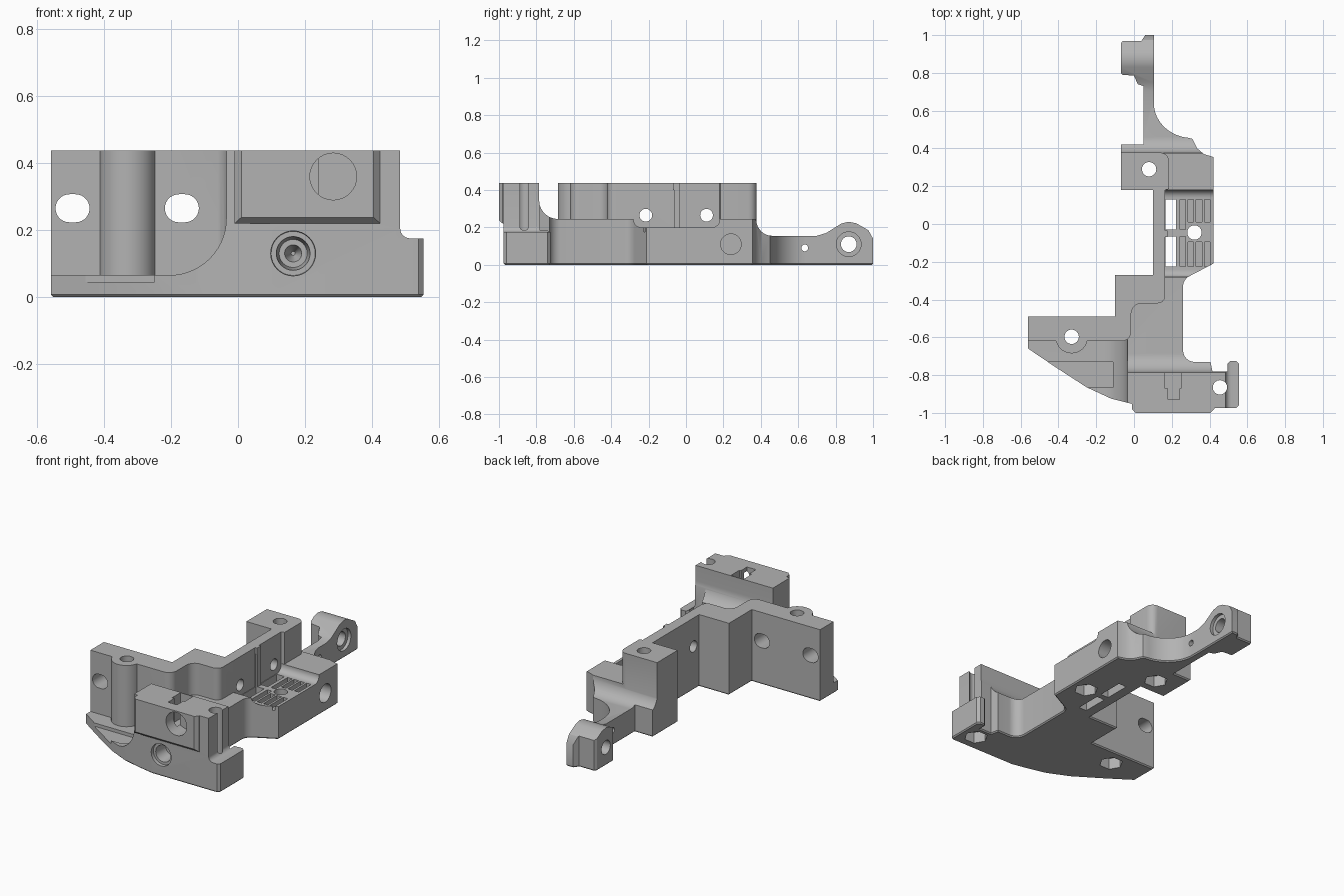
import bpy, bmesh, math
from math import sin, cos, pi, radians

cube = bpy.data.objects.get("Cube")
if cube:
    bpy.data.objects.remove(cube, do_unlink=True)

grey = bpy.data.materials.new("plain grey")
grey.use_nodes = True
grey.diffuse_color = (0.45, 0.45, 0.45, 1)
grey.node_tree.nodes["Principled BSDF"].inputs["Base Color"].default_value = (0.45, 0.45, 0.45, 1)


def place(axis, a, b, c):
    return {"x": (c, a, b), "y": (a, c, b), "z": (a, b, c)}[axis]


def arc(cx, cy, rx, ry, start, end, n=14):
    angles = [radians(start + (end - start) * i / n) for i in range(n + 1)]
    return [(cx + rx * cos(t), cy + ry * sin(t)) for t in angles]


def loft(name, rings, axis):
    """Solid through matching outlines, each given as (depth, points)."""
    bm = bmesh.new()
    loops = [[bm.verts.new(place(axis, a, b, d)) for a, b in pts] for d, pts in rings]
    bm.faces.new(loops[0])
    bm.faces.new(loops[-1])
    n = len(loops[0])
    for low, high in zip(loops, loops[1:]):
        for i in range(n):
            j = (i + 1) % n
            bm.faces.new((low[i], low[j], high[j], high[i]))
    bmesh.ops.recalc_face_normals(bm, faces=bm.faces)
    mesh = bpy.data.meshes.new(name)
    bm.to_mesh(mesh)
    bm.free()
    mesh.materials.append(grey)
    obj = bpy.data.objects.new(name, mesh)
    bpy.context.collection.objects.link(obj)
    return obj


def prism(name, pts, axis, lo, hi):
    return loft(name, [(lo, pts), (hi, pts)], axis)


def box(name, x0, x1, y0, y1, z0, z1):
    return prism(name, [(x0, y0), (x1, y0), (x1, y1), (x0, y1)], "z", z0, z1)


def rod(name, axis, a, b, r, lo, hi, sides=32, r2=None):
    ring = lambda q: arc(a, b, q, q, 0, 360 - 360 / sides, sides - 1)
    return loft(name, [(lo, ring(r)), (hi, ring(r2 or r))], axis)


def combine(target, tool, operation="DIFFERENCE"):
    mod = target.modifiers.new("combine", "BOOLEAN")
    mod.operation, mod.object, mod.solver = operation, tool, "EXACT"
    bpy.context.view_layer.objects.active = target
    bpy.ops.object.modifier_apply(modifier=mod.name)
    bpy.data.objects.remove(tool, do_unlink=True)


# Base footprint, from the rear left corner round the curved front to the arm
footprint = [(-.56, -.49), (-.56, -.66), (-.42, -.755), (-.25, -.865), (-.12, -.925),
             (0, -.955), (.1, -.975), (.54, -.975), (.555, -.96), (.555, -.74),
             (.54, -.725), (.51, -.725), (.495, -.74), (.495, -.78), (.415, -.78),
             (.405, -.73)]
footprint += arc(.32, -.67, .06, .06, 270, 180, 8)
footprint += arc(.32, -.33, .06, .06, 180, 115, 8)
footprint += [(.42, -.21), (.42, .355), (.37, .37), (.335, .4), (.31, .45)]
footprint += arc(.31, .64, .205, .185, 265, 180)
footprint += [(.105, 1), (.06, 1), (.04, .97), (-.06, .97), (-.07, .955), (-.07, .8),
              (-.06, .79), (0, .785), (.02, .74), (.05, .73), (.05, .42), (-.07, .42),
              (-.07, .18), (.1, .18), (.1, -.27), (-.1, -.27), (-.1, -.49)]
bracket = prism("bracket_body", footprint, "z", 0, .438)

# Soft break along the bottom rim
bm = bmesh.new()
bm.from_mesh(bracket.data)
rim = [e for e in bm.edges if all(v.co.z < .001 for v in e.verts)]
bmesh.ops.bevel(bm, geom=rim, offset=.007, segments=1, affect="EDGES")
bm.to_mesh(bracket.data)
bm.free()

# Side profile: front block, mid floor, thin arm and humped arm end
side = [(-.785, .6)] + arc(-.685, .345, .1, .1, 180, 270)
side += arc(.46, .245, .085, .09, 180, 270)
side += [(.7, .155), (.75, .17), (.83, .22), (.87, .23), (.91, .222), (.975, .185), (1.0, .14),
         (1.1, .14), (1.1, .6)]
combine(bracket, prism("side_cut", side, "x", -1, 1))

# Low left floor with a large cove, and the low tab on the other end
cove = [(-.8, .6), (-.8, .065)] + arc(-.205, .235, .17, .17, 270, 360) + [(-.035, .6)]
combine(bracket, prism("cove_cut", cove, "y", -1.2, -.45))
tab = [(.485, .6)] + arc(.515, .205, .03, .03, 180, 270, 6) + [(.7, .175), (.7, .6)]
combine(bracket, prism("tab_cut", tab, "y", -1.2, -.6))
combine(bracket, prism("floor_recess", [(-.47, -.73), (-.11, -.73), (-.11, -.865), (-.47, -.865)],
                       "z", .045, .2))

# Shelf set a little lower than the floor
shelf = arc(-.24, .24, .04, .04, 180, 270, 6) + arc(.14, .24, .04, .04, 270, 360, 6)
shelf += [(.18, .6), (-.28, .6)]
combine(bracket, prism("shelf_cut", shelf, "x", .12, .6))

# Tall stepped wall with the rear block
wall = [(-.56, -.49), (-.56, -.62), (-.06, -.62)]
wall += arc(-.065, -.57, .05, .05, 285, 360, 6)
wall += arc(.04, -.475, .055, .055, 180, 90, 6)
wall += arc(.125, -.38, .04, .04, 270, 360, 6)
wall += [(.165, .18), (.185, .185)] + arc(.14, .333, .045, .045, 0, 90, 6)
wall += [(-.07, .378), (-.07, .18), (.1, .18), (.1, -.27), (-.1, -.27), (-.1, -.49)]
combine(bracket, prism("wall", wall, "z", .02, .438), "UNION")
combine(bracket, rod("screw_boss", "z", -.33, -.6, .085, .03, .438), "UNION")
combine(bracket, box("wall_rib", .15, .178, -.07, -.035, .1, .438), "UNION")

# Raised pad on the front block
outer = [(-.01, .22), (.425, .22), (.425, .438), (-.01, .438)]
inner = [(.01, .238), (.405, .238), (.405, .438), (.01, .438)]
combine(bracket, loft("front_pad", [(-.9, outer), (-.98, outer), (-1.0, inner)], "y"), "UNION")

# Vertical screw holes with hexagonal nut pockets underneath
for x, y in [(-.33, -.597), (.08, .29), (.455, -.865), (.32, -.045)]:
    combine(bracket, rod("screw_hole", "z", x, y, .038, -.1, .6))
    combine(bracket, rod("nut_pocket", "z", x, y, .068, -.1, .07, 6))

# Obround windows through the wall
for x in (-.495, -.168):
    slot = arc(x + .009, .265, .042, .042, -90, 90) + arc(x - .009, .265, .042, .042, 90, 270)
    combine(bracket, prism("wall_slot", slot, "y", -.8, -.4))

# Cross holes through the wall, shelf end and arm
for y, z, r, lo, hi in [(-.215, .265, .034, 0, .3), (.11, .265, .034, 0, .3),
                        (.24, .11, .055, .27, .6), (.635, .09, .018, 0, .2),
                        (.87, .11, .042, -.2, .2), (.87, .11, .066, .085, .2)]:
    combine(bracket, rod("cross_hole", "x", y, z, r, lo, hi))

# Stepped and tapered front holes, and the top pocket behind them
combine(bracket, rod("counterbore", "y", .165, .13, .076, -1.1, -.955, 32, .066))
combine(bracket, rod("front_bore", "y", .165, .13, .055, -1.0, -.87, 32, .042))
combine(bracket, rod("bore_tip", "y", .165, .13, .034, -.9, -.8, 32, .006))
combine(bracket, rod("round_recess", "y", .285, .36, .07, -1.1, -.9))
combine(bracket, box("top_pocket", .165, .25, -.87, -.79, .28, .6))
combine(bracket, box("pocket_neck", .18, .24, -.93, -.86, .28, .6))

# Shelf windows and shallow grille
for y0, y1 in [(-.225, -.065), (-.03, .13)]:
    combine(bracket, box("shelf_window", .168, .222, y0, y1, -.1, .4))
    for i in range(4):
        x = .243 + i * .043
        if i in (1, 2):
            y0, y1 = (y0, -.095) if y1 < 0 else (.01, y1)
        combine(bracket, box("grille_slot", x, x + .03, y0, y1, .175, .4))

bpy.ops.object.select_all(action="DESELECT")
bracket.select_set(True)
bpy.context.view_layer.objects.active = bracket
bpy.ops.object.shade_smooth_by_angle(angle=radians(30))
